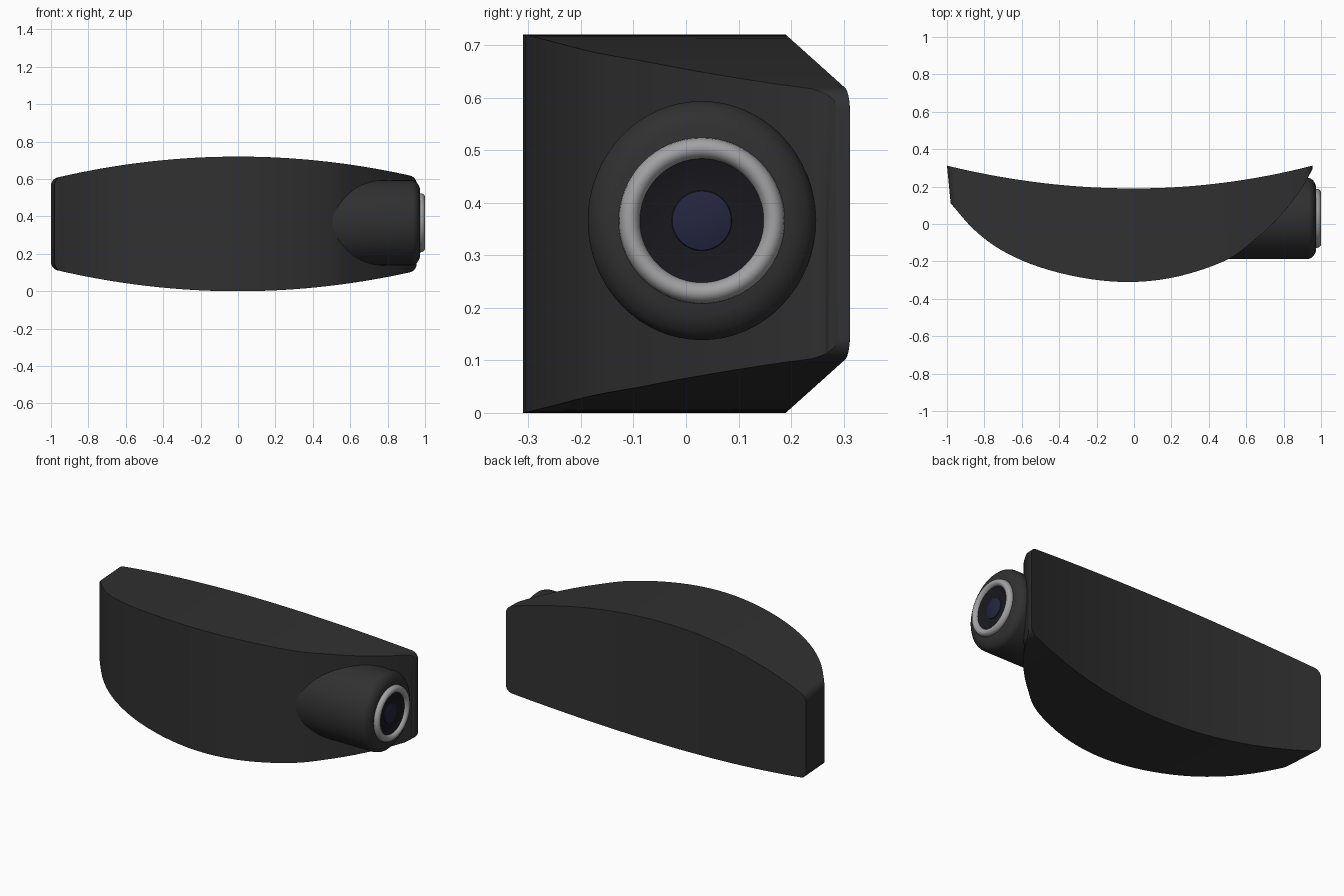
import bpy, bmesh, math
from mathutils import Vector

if "Cube" in bpy.data.objects:
    bpy.data.objects.remove(bpy.data.objects["Cube"])


def material(name, rgb):
    m = bpy.data.materials.new(name)
    m.diffuse_color = (*rgb, 1)
    m.use_nodes = True
    m.node_tree.nodes["Principled BSDF"].inputs["Base Color"].default_value = m.diffuse_color
    return m


def make(name, verts, faces, mat, angle=35, bevel=0):
    me = bpy.data.meshes.new(name)
    me.from_pydata(verts, [], faces)
    bm = bmesh.new()
    bm.from_mesh(me)
    bmesh.ops.remove_doubles(bm, verts=bm.verts, dist=1e-5)
    bmesh.ops.recalc_face_normals(bm, faces=bm.faces)
    bm.to_mesh(me)
    bm.free()
    ob = bpy.data.objects.new(name, me)
    bpy.context.collection.objects.link(ob)
    me.materials.append(mat)
    bpy.ops.object.select_all(action='DESELECT')
    ob.select_set(True)
    bpy.context.view_layer.objects.active = ob
    bpy.ops.object.shade_smooth_by_angle(angle=math.radians(angle))
    if bevel:
        b = ob.modifiers.new("soft_edges", 'BEVEL')
        b.width, b.segments, b.limit_method = bevel, 2, 'ANGLE'
        b.angle_limit = math.radians(50)
    return ob


dark = material("dark_plastic", (0.03, 0.03, 0.031))
silver = material("silver", (0.36, 0.36, 0.37))
glass = material("lens_glass", (0.01, 0.01, 0.013))
blue = material("pupil_glass", (0.018, 0.018, 0.05))

# Front outline seen from above, left to right
FRONT = [(-.98, .11), (-.85, -.035), (-.7, -.145), (-.5, -.232), (-.25, -.292), (0, -.31),
         (.25, -.277), (.5, -.19), (.65, -.08), (.77, .03), (.88, .165), (.953, .29)]


def front_point(t):
    p = [Vector(q) for q in FRONT]
    p = [2 * p[0] - p[1]] + p + [2 * p[-1] - p[-2]]
    u = t * (len(FRONT) - 1)
    i = min(int(u), len(FRONT) - 2)
    u -= i
    a, b, c, d = p[i:i + 4]
    return .5 * (2 * b + (c - a) * u + (2 * a - 5 * b + 4 * c - d) * u**2
                 + (3 * b - a - 3 * c + d) * u**3)


# Body: curved block, lofted across x with arched top and bottom
N, MID = 72, .36
verts, faces = [], []
for i in range(N + 1):
    f = front_point(.5 - .5 * math.cos(math.pi * i / N))
    bx = -1 + 1.955 * (f.x + .98) / 1.933
    by = .19 + .122 * bx * bx / (1 if bx < 0 else .912)
    e = min(bx + 1, .955 - bx) / .035
    drop = .035 * (1 - math.sqrt(max(0, 1 - (1 - e)**2))) if e < 1 else 0
    hf, hb = (MID - .12 * x * x - drop for x in (f.x, bx))
    verts += [(f.x, f.y, MID - hf), (bx, by, MID - hb), (bx, by, MID + hb), (f.x, f.y, MID + hf)]
for i in range(N):
    for k in range(4):
        a, b = i * 4 + k, i * 4 + (k + 1) % 4
        faces.append((a, b, b + 4, a + 4))
faces += [(0, 1, 2, 3), tuple(N * 4 + k for k in range(4))]
make("body", verts, faces, dark, 30, .008)

# Round parts on the x axis of the camera
CY, CZ, SEG = .03, .366, 64


def turned(name, profile, mat, closed=False, ry=1.0, root=None):
    verts, faces = [], []
    for x, r in profile:
        for s in range(SEG):
            a = 2 * math.pi * s / SEG
            y = CY + r * ry * math.cos(a)
            verts.append((x if x is not None else root(y), y, CZ + r * math.sin(a)))
    n = len(profile)
    for j in range(n if closed else n - 1):
        for s in range(SEG):
            t, k = (s + 1) % SEG, (j + 1) % n
            faces.append((j * SEG + s, j * SEG + t, k * SEG + t, k * SEG + s))
    return make(name, verts, faces, mat)


# Housing: its root follows the body's front surface, slightly sunk in
samples = [front_point(.5 + .5 * i / 200) for i in range(201)]
turned("camera_housing",
       [(None, .2275), (.93, .2275), (.946, .223), (.958, .212), (.968, .197), (.974, .178), (.975, .12)],
       dark, ry=.954, root=lambda y: min(samples, key=lambda p: abs(p.y - y)).x - .03)

# Silver trim ring with a rounded section
ring = [(.975 + .025 * math.sin(a), .1375 + .0205 * math.cos(a))
        for a in (2 * math.pi * i / 16 for i in range(16))]
turned("lens_ring", ring, silver, closed=True)

# Dark lens bowl and its bluish centre
turned("lens", [(.982, .121), (.977, .105), (.972, .08), (.97, .057), (.97, 0)], glass)
turned("lens_centre", [(.968, .058), (.974, .056), (.978, .04), (.98, .02), (.981, 0)], blue)
